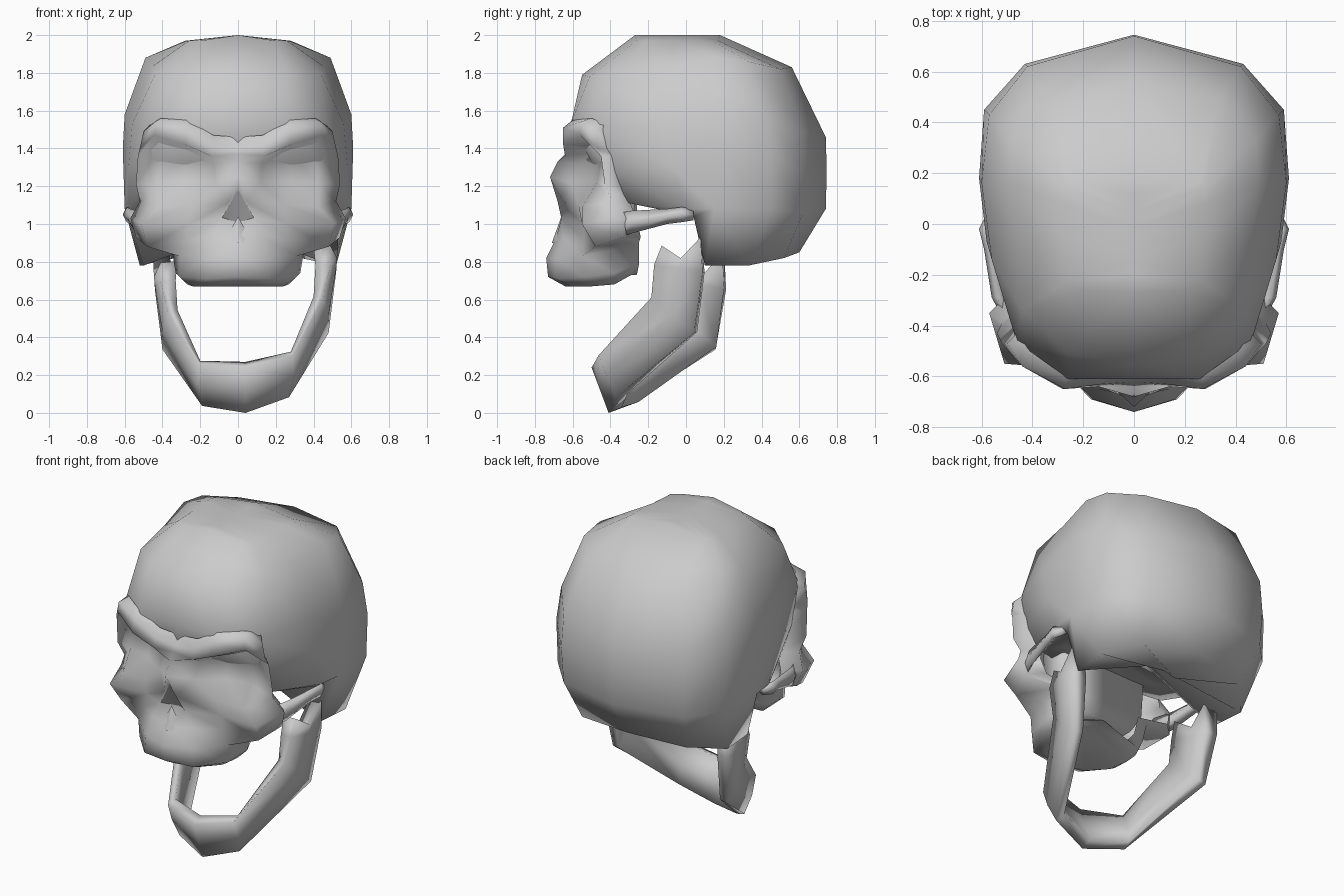
import bpy
import bmesh
from mathutils import Matrix, Vector

default_cube = bpy.data.objects.get("Cube")
if default_cube:
    bpy.data.objects.remove(default_cube, do_unlink=True)

bone = bpy.data.materials.new("bone grey")
bone.use_nodes = True
bone_colour = (.6, .6, .6, 1)
bone.diffuse_color = bone_colour
bone.node_tree.nodes["Principled BSDF"].inputs["Base Color"].default_value = bone_colour


def build_part(name, rows, closed=False, cap_ends=(), shear=None):
    """Skin a grid of points on the left side, mirror it and weld the middle."""
    bm = bmesh.new()
    for side in (1, -1):
        grid = [[bm.verts.new((side * x, y, z)) for x, y, z in row] for row in rows]
        for upper, lower in zip(grid, grid[1:]):
            count = len(upper)
            for i in range(count if closed else count - 1):
                j = (i + 1) % count
                bm.faces.new((upper[i], upper[j], lower[j], lower[i]))
        for end in cap_ends:
            ring = grid[end]
            half = len(ring) // 2
            for i in range(half - 1):
                bm.faces.new((ring[i], ring[i + 1], ring[-i - 2], ring[-i - 1]))
    bmesh.ops.remove_doubles(bm, verts=bm.verts, dist=.001)
    bmesh.ops.dissolve_degenerate(bm, edges=bm.edges, dist=.0005)
    bmesh.ops.recalc_face_normals(bm, faces=bm.faces)
    mesh = bpy.data.meshes.new(name)
    bm.to_mesh(mesh)
    bm.free()
    if shear:
        mesh.transform(shear)
    mesh.materials.append(bone)
    for polygon in mesh.polygons:
        polygon.use_smooth = True
    part = bpy.data.objects.new(name, mesh)
    bpy.context.collection.objects.link(part)
    return part


def middle_line(start, end, count, power=1):
    """Points along the middle plane, with an optional curved drop."""
    points = []
    for i in range(count):
        t = i / (count - 1)
        y = start[0] + (end[0] - start[0]) * t
        z = start[1] + (end[1] - start[1]) * t ** power
        points.append((0, y, z))
    return points


# Braincase: rings from crown to base, each running from forehead to back
crown = middle_line((-.27, 2), (.18, 2), 8)
braincase_rings = [
    [(0, -.27, 2), (.2, -.26, 1.97), (.26, -.22, 1.97), (.27, -.06, 1.97),
     (.28, .08, 1.97), (.28, .14, 1.97), (.26, .17, 1.97), (0, .18, 2)],
    [(0, -.55, 1.79), (.26, -.51, 1.78), (.44, -.34, 1.79), (.46, -.08, 1.83),
     (.49, .16, 1.88), (.48, .33, 1.86), (.34, .5, 1.82), (0, .56, 1.83)],
    [(0, -.61, 1.53), (.27, -.61, 1.53), (.46, -.47, 1.5), (.56, -.14, 1.53),
     (.6, .16, 1.58), (.57, .43, 1.55), (.42, .62, 1.48), (0, .74, 1.46)],
    [(0, -.6, 1.35), (.25, -.5, 1.33), (.46, -.42, 1.3), (.58, -.07, 1.3),
     (.61, .18, 1.4), (.59, .45, 1.35), (.43, .63, 1.28), (0, .745, 1.28)],
    [(0, -.45, 1.2), (.25, -.4, 1.16), (.45, -.3, 1.11), (.58, 0, 1.08),
     (.6, .15, 1.08), (.58, .45, 1.08), (.42, .62, 1.06), (0, .74, 1.08)],
    [(0, -.3, 1.14), (.2, -.28, 1.14), (.34, -.2, 1.13), (.53, .04, 1.04),
     (.5, .1, .78), (.52, .33, .78), (.36, .52, .82), (0, .6, .85)],
]
base = middle_line((-.3, 1.14), (.36, .8), 8, power=2)
build_part("braincase", [crown] + braincase_rings + [base])

# Brow and eye sockets, from the middle out to the side rim
upper_face = [
    [(0, -.59, 1.46), (.13, -.59, 1.47), (.27, -.6, 1.55), (.41, -.5, 1.56), (.46, -.43, 1.53)],
    [(0, -.62, 1.4), (.13, -.63, 1.42), (.27, -.65, 1.51), (.44, -.56, 1.54), (.5, -.47, 1.49)],
    [(0, -.64, 1.37), (.14, -.64, 1.36), (.28, -.65, 1.42), (.44, -.56, 1.47), (.52, -.47, 1.4)],
    [(0, -.68, 1.33), (.13, -.56, 1.32), (.27, -.47, 1.38), (.41, -.44, 1.41), (.53, -.45, 1.36)],
    [(0, -.72, 1.25), (.12, -.61, 1.22), (.28, -.5, 1.22), (.42, -.47, 1.22), (.54, -.43, 1.21)],
]
# Nose opening, cheekbones and upper jaw
lower_face = [
    [(0, -.69, 1.19), (.04, -.68, 1.12), (.25, -.57, 1.1), (.42, -.55, 1.09), (.52, -.39, 1.12)],
    [(0, -.5, 1.08), (.09, -.66, 1.03), (.26, -.54, 1), (.51, -.55, 1), (.57, -.35, 1.03)],
    [(0, -.69, .92), (.14, -.65, .93), (.27, -.54, .92), (.48, -.48, .88), (.54, -.33, .93)],
    [(0, -.74, .82), (.16, -.69, .82), (.31, -.55, .83), (.35, -.4, .86), (.33, -.28, .9)],
    [(0, -.73, .72), (.17, -.69, .71), (.31, -.54, .72), (.33, -.38, .74), (.3, -.28, .78)],
    [(0, -.64, .67), (.14, -.61, .67), (.24, -.5, .67), (.27, -.38, .68), (.26, -.29, .73)],
]
face_rows = upper_face + lower_face
for row in face_rows:
    x, y, z = row[-1]
    row.append((x - .09, y + .03 + .06 * (z > .9), z))
palate = middle_line((-.58, .73), (-.27, .8), 6)
build_part("face", face_rows + [palate])

# Nose: a hollow sloping back under the bridge, and a small spine in front
build_part("nose_hollow", [[(0, -.68, 1.18), (.01, -.68, 1.17)], [(0, -.55, .95), (.13, -.63, .95)]])
build_part("nose_spine", [[(0, -.66, 1.04), (.005, -.66, 1.03)], [(0, -.71, .9), (.08, -.66, .9)]])

# Bone joining the upper jaw to the underside of the braincase
core_rings = []
for z, width in ((.8, .2), (.92, .28), (1.2, .3)):
    core_rings.append([(0, -.5, z), (width, -.45, z), (width, -.27, z), (0, -.26, z)])
build_part("upper_jaw_core", core_rings, closed=True, cap_ends=(0,))

# Cheek arches: bars from cheekbone to ear
arch_rings = []
for x, y, z, height in ((.48, -.4, .98, .07), (.54, -.29, 1.01, .06),
                        (.57, -.1, 1.04, .04), (.59, -.02, 1.05, .04), (.56, .04, 1.05, .03)):
    arch_rings.append([(x + .02, y, z), (x, y, z + height), (x - .04, y, z), (x, y, z - height)])
build_part("cheek_arches", arch_rings, closed=True, cap_ends=(0, -1))


# Lower jaw: outer edge points per ring, front to back, given a thickness
def jaw_ring(front, back, thickness, notch=0):
    front, back = Vector(front), Vector(back)
    middle = (front + back) / 2 - Vector((0, 0, notch))
    middle.x += .015 * (front.x > 0)
    outer = [front, middle, back]
    inner = [p + Vector(thickness) for p in reversed(outer)]
    return [tuple(p) for p in outer + inner]


jaw_rings = [
    jaw_ring((0, -.5, .24), (0, -.41, 0), (0, .07, .03)),
    jaw_ring((.25, -.43, .28), (.23, -.34, .06), (-.01, .06, .02)),
    jaw_ring((.41, -.13, .57), (.44, .1, .38), (-.05, .01, .01)),
    jaw_ring((.45, -.11, .74), (.48, .15, .7), (-.08, 0, 0)),
    jaw_ring((.45, -.07, .84), (.49, .14, .88), (-.09, 0, 0), notch=.09),
]
# The jaw hangs open and slightly crooked
crooked = Matrix(((1, 0, 0, .04), (-.13, 1, 0, 0), (.1, 0, 1, 0), (0, 0, 0, 1)))
build_part("lower_jaw", jaw_rings, closed=True, cap_ends=(-1,), shear=crooked)
